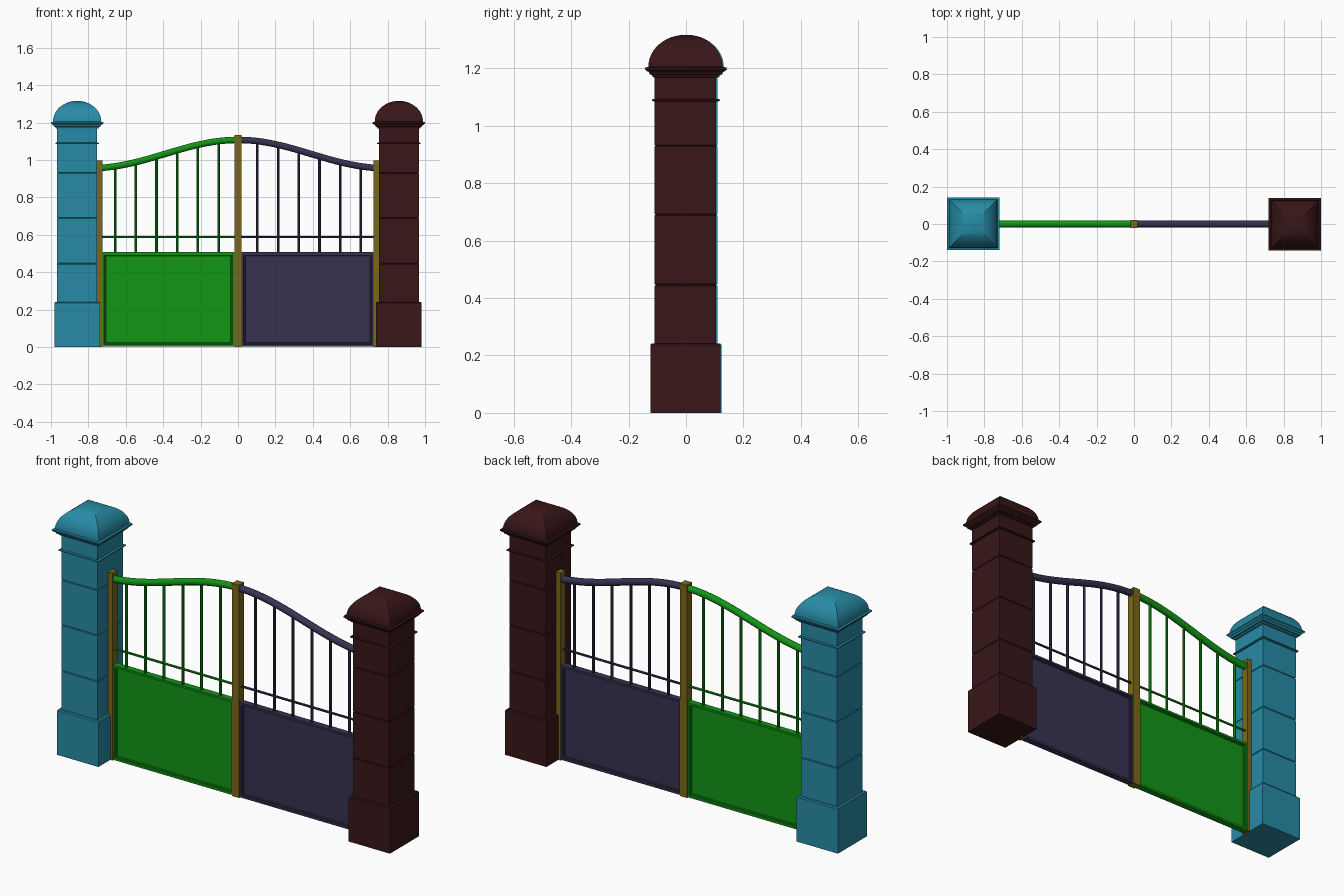
import bpy, bmesh, math

if "Cube" in bpy.data.objects:
    bpy.data.objects.remove(bpy.data.objects["Cube"])

def material(name, rgb):
    m = bpy.data.materials.new(name)
    m.diffuse_color = (*rgb, 1)
    m.use_nodes = True
    m.node_tree.nodes["Principled BSDF"].inputs["Base Color"].default_value = m.diffuse_color
    return m

TEAL = material("teal", (0.02, 0.26, 0.38))
BROWN = material("brown", (0.04, 0.008, 0.009))
GREEN = material("green", (0.006, 0.3, 0.008))
PURPLE = material("purple", (0.04, 0.032, 0.085))
GOLD = material("gold", (0.2, 0.14, 0.01))

def finish(bm, name, mat, loc=(0, 0, 0), smooth=True):
    bmesh.ops.recalc_face_normals(bm, faces=bm.faces)
    me = bpy.data.meshes.new(name)
    bm.to_mesh(me)
    bm.free()
    me.materials.append(mat)
    ob = bpy.data.objects.new(name, me)
    ob.location = loc
    bpy.context.collection.objects.link(ob)
    if smooth:
        bpy.ops.object.select_all(action='DESELECT')
        ob.select_set(True)
        bpy.context.view_layer.objects.active = ob
        bpy.ops.object.shade_smooth_by_angle(angle=math.radians(25))
    return ob

def square_loft(name, profile, mat, loc):
    """Stack square rings (half width, z), closed at both ends."""
    bm = bmesh.new()
    rings = [[bm.verts.new((sx * w, sy * w, z))
              for sx, sy in ((-1, -1), (1, -1), (1, 1), (-1, 1))] for w, z in profile]
    for a, b in zip(rings, rings[1:]):
        for i in range(4):
            j = (i + 1) % 4
            bm.faces.new((a[i], a[j], b[j], b[i]))
    bm.faces.new(rings[0])
    bm.faces.new(rings[-1])
    bmesh.ops.remove_doubles(bm, verts=bm.verts, dist=1e-5)
    return finish(bm, name, mat, loc)

def box(name, x0, x1, hy, z0, z1, mat):
    bm = bmesh.new()
    bmesh.ops.create_cube(bm, size=1)
    for v in bm.verts:
        v.co.x = x0 if v.co.x < 0 else x1
        v.co.y = hy if v.co.y > 0 else -hy
        v.co.z = z0 if v.co.z < 0 else z1
    return bm if name is None else finish(bm, name, mat, smooth=False)

def tube(name, pts, r, mat, sides=8):
    """Tube along a path lying in the xz plane."""
    bm = bmesh.new()
    rings = []
    for i, (x, z) in enumerate(pts):
        a, b = pts[max(i - 1, 0)], pts[min(i + 1, len(pts) - 1)]
        dx, dz = b[0] - a[0], b[1] - a[1]
        n = math.hypot(dx, dz)
        ring = []
        for k in range(sides):
            t = 2 * math.pi * (k + 0.5) / sides
            c, s = r * math.cos(t), r * math.sin(t)
            ring.append(bm.verts.new((x - dz / n * c, s, z + dx / n * c)))
        rings.append(ring)
    for a, b in zip(rings, rings[1:]):
        for k in range(sides):
            j = (k + 1) % sides
            bm.faces.new((a[k], a[j], b[j], b[k]))
    bm.faces.new(rings[0])
    bm.faces.new(rings[-1])
    return finish(bm, name, mat, smooth=sides > 8)

# Pillar profile: plinth, jointed shaft, neck ring, cornice, vaulted cap
profile = [(0.122, 0), (0.122, 0.236), (0.118, 0.241), (0.107, 0.241)]
for z in (0.445, 0.69, 0.93):
    profile += [(0.107, z - 0.003), (0.104, z), (0.107, z + 0.003)]
profile += [(0.107, 1.084), (0.117, 1.086), (0.117, 1.091), (0.107, 1.093),
            (0.107, 1.167), (0.114, 1.169), (0.116, 1.176), (0.124, 1.178),
            (0.128, 1.187), (0.133, 1.189), (0.14, 1.196), (0.14, 1.202), (0.13, 1.204)]
N = 12
profile += [(0.129 * math.cos(math.pi / 2 * i / N), 1.205 + 0.111 * math.sin(math.pi / 2 * i / N))
            for i in range(N + 1)]
square_loft("left_pillar", profile, TEAL, (-0.86, 0.002, 0))
square_loft("right_pillar", profile, BROWN, (0.86, -0.002, 0))

# Gate posts
box("centre_post", -0.02, 0.02, 0.021, 0, 1.133, GOLD)
box("left_hinge_post", -0.753, -0.725, 0.02, 0, 0.997, GOLD)
box("right_hinge_post", 0.725, 0.753, 0.02, 0, 0.997, GOLD)

def rail_z(x):
    t = (0.74 - abs(x)) / 0.74
    s = (1 - math.cos(math.pi * t)) / 2
    return 0.957 + 0.15 * (0.8 * s + 0.2 * math.sin(math.pi / 2 * t))

# Gate leaves
for side, s, mat in (("left", -1, GREEN), ("right", 1, PURPLE)):
    # Solid lower panel, recessed on both faces inside a moulded frame
    xs = sorted((s * 0.018, s * 0.727))
    bm = box(None, xs[0], xs[1], 0.017, 0.003, 0.507, mat)
    bm.normal_update()
    faces = [f for f in bm.faces if abs(f.normal.y) > 0.9]
    for width, depth in ((0.016, 0), (0.003, -0.006), (0.008, 0), (0.003, -0.004)):
        bmesh.ops.inset_individual(bm, faces=faces, thickness=width, depth=depth)
    finish(bm, side + "_panel", mat, smooth=False)
    # Swept top rail
    xs = [s * (0.01 + 0.725 * i / 24) for i in range(25)]
    tube(side + "_top_rail", [(x, rail_z(x)) for x in xs], 0.018, mat, 12)
    # Thin cross bar and upright bars
    tube(side + "_cross_bar", [(s * 0.015, 0.587), (s * 0.73, 0.587)], 0.006, mat)
    for i in range(6):
        x = s * (0.104 + 0.1105 * i)
        tube(f"{side}_bar_{i + 1}", [(x, 0.5), (x, rail_z(x))], 0.0075, mat)
